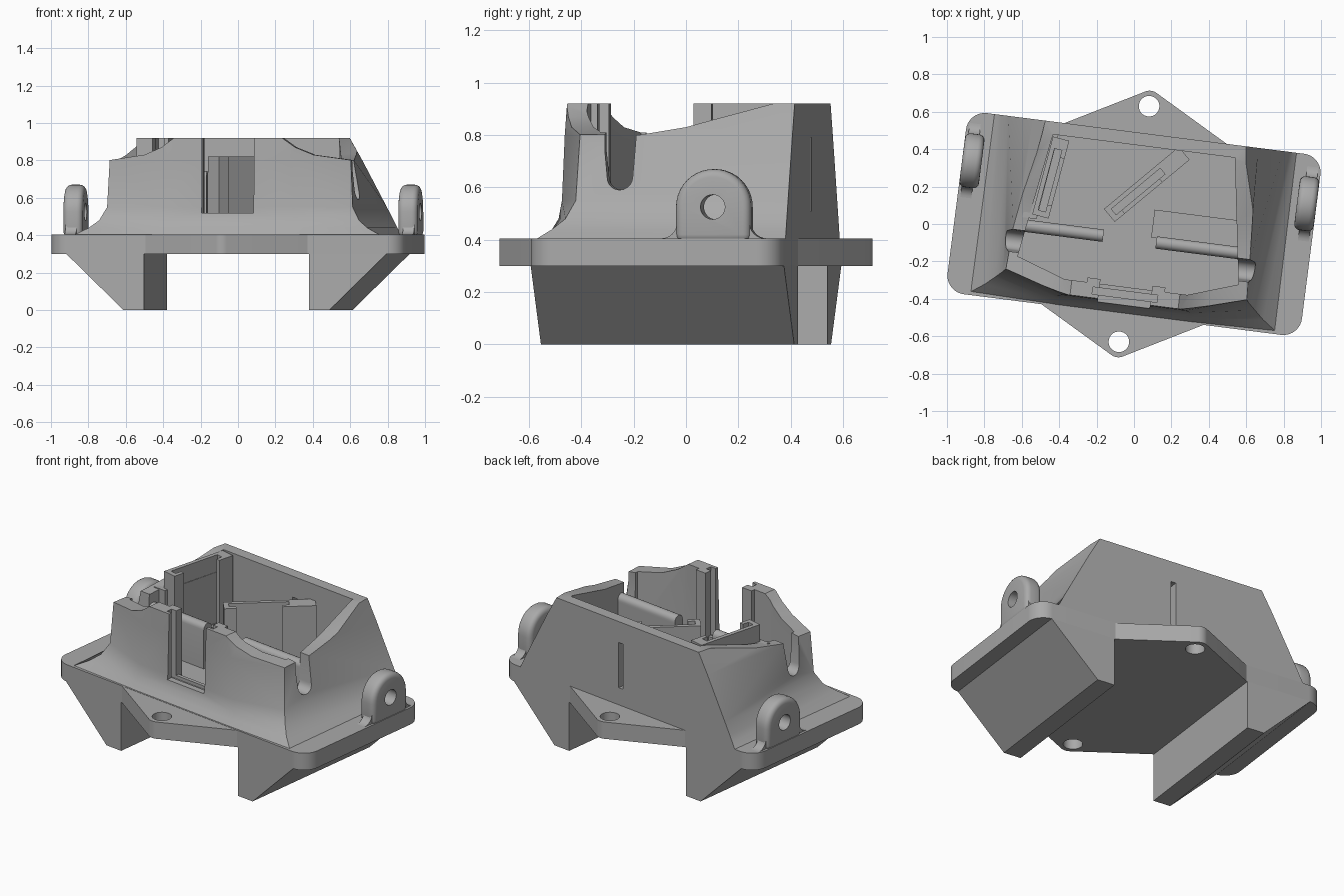
import bpy, bmesh, math
from mathutils import Matrix, Vector

if "Cube" in bpy.data.objects:
    bpy.data.objects.remove(bpy.data.objects["Cube"])

TURN = Matrix.Rotation(math.radians(-7.3), 4, "Z")

grey = bpy.data.materials.new("plain_grey")
grey.use_nodes = True
colour = (0.4, 0.4, 0.4, 1)
grey.diffuse_color = colour
grey.node_tree.nodes["Principled BSDF"].inputs["Base Color"].default_value = colour


def loft(name, rings):
    """Closed solid through rings of equal point count."""
    bm = bmesh.new()
    loops = [[bm.verts.new(p) for p in ring] for ring in rings]
    n = len(loops[0])
    for low, high in zip(loops, loops[1:]):
        for i in range(n):
            j = (i + 1) % n
            bm.faces.new((low[i], low[j], high[j], high[i]))
    bm.faces.new(loops[0][::-1])
    bm.faces.new(loops[-1])
    bmesh.ops.recalc_face_normals(bm, faces=bm.faces)
    mesh = bpy.data.meshes.new(name)
    bm.to_mesh(mesh)
    bm.free()
    mesh.materials.append(grey)
    obj = bpy.data.objects.new(name, mesh)
    bpy.context.collection.objects.link(obj)
    obj.matrix_world = TURN
    return obj


def prism(name, pts, axis, a, b):
    """Profile extruded from a to b along axis."""
    place = {"x": lambda p, d: (d, p[0], p[1]),
             "y": lambda p, d: (p[0], d, p[1]),
             "z": lambda p, d: (p[0], p[1], d)}[axis]
    return loft(name, [[place(p, d) for p in pts] for d in (a, b)])


def box(name, x0, x1, y0, y1, z0, z1):
    return prism(name, [(x0, y0), (x1, y0), (x1, y1), (x0, y1)], "z", z0, z1)


def arc(cx, cy, r, start, end, n=10):
    steps = [math.radians(start + (end - start) * i / n) for i in range(n + 1)]
    return [(cx + r * math.cos(t), cy + r * math.sin(t)) for t in steps]


def disc(name, cx, cy, r, axis, a, b):
    return prism(name, arc(cx, cy, r, 0, 352.5, 47), axis, a, b)


def bake(obj):
    bpy.context.view_layer.update()
    deps = bpy.context.evaluated_depsgraph_get()
    mesh = bpy.data.meshes.new_from_object(obj.evaluated_get(deps))
    obj.modifiers.clear()
    obj.data = mesh


def combine(obj, others, operation="DIFFERENCE"):
    for other in others:
        mod = obj.modifiers.new("combine", "BOOLEAN")
        mod.operation, mod.solver, mod.object = operation, "EXACT", other
        bake(obj)
        bpy.data.objects.remove(other)


def bevel(obj, width, segments=4):
    mod = obj.modifiers.new("round", "BEVEL")
    mod.width, mod.segments, mod.limit_method = width, segments, "ANGLE"
    bake(obj)


def mirror(pts):
    return [(-x, y) for x, y in reversed(pts)]


# Base plate with rounded corners, and the diamond shaped mounting tabs
W, D, R = 0.955, 0.488, 0.1
corners = []
for sx, sy, start in ((1, 1, 0), (-1, 1, 90), (-1, -1, 180), (1, -1, 270)):
    corners += arc(sx * (W - R), sy * (D - R), R, start, start + 90)
plate = prism("base_plate", corners, "z", 0.3, 0.405)

tip = arc(0, 0.655, 0.063, 62, 118, 8)
diamond = [(0.47, 0.47)] + tip + [(-0.47, 0.47)]
diamond += [(-x, -y) for x, y in diamond]
tabs = prism("mounting_tabs", diamond, "z", 0.3, 0.404)
combine(tabs, [disc("hole", 0, s * 0.635, 0.055, "z", 0.2, 0.5) for s in (1, -1)])

# Two wedge shaped legs
foot = [(0.444, 0), (0.555, 0), (0.865, 0.302), (0.444, 0.302)]
for name, pts in (("left_leg", foot), ("right_leg", mirror(foot))):
    prism(name, pts, "y", -D, D)

# Hollow housing: flared foot, upright front, leaning sides and flat back
levels = [(0.404, 0.815, 0.82, -0.47, 0.36, -0.48),
          (0.44, 0.797, 0.75, -0.42, 0.36, -0.462),
          (0.48, 0.777, 0.7, -0.375, 0.36, -0.445),
          (0.55, 0.74, 0.662, -0.34, 0.36, -0.432),
          (0.8, 0.608, 0.65, -0.325, 0.33, -0.425),
          (0.92, 0.54, 0.642, -0.32, 0.3, -0.42)]
rings = []
for z, back, side, side_y, front, front_y in levels:
    half = [(back, D), (side, side_y), (front, front_y)]
    rings.append([(x, y, z) for x, y in half + [(-x, y) for x, y in reversed(half)]])
housing = loft("housing", rings)

inner = [(0.49, 0.42), (0.595, -0.25), (0.33, -0.34)]
hollow = prism("hollow", inner + mirror(inner), "z", 0.47, 1.1)
side_cut = prism("side_cut", [(0.41, 0.921), (0.08, 0.83), (-0.1, 0.8), (-0.23, 0.8),
                              (-0.23, 1.1), (0.41, 1.1)], "x", -1, 1)
shoulder = [(0.29, 0.921), (0.36, 0.87), (0.455, 0.83), (0.8, 0.78), (0.8, 1.1), (0.29, 1.1)]
cuts = [hollow, side_cut]
cuts += [prism("shoulder", p, "y", -0.6, -0.225) for p in (shoulder, mirror(shoulder))]
# Round bottomed axle notch through both sides
notch = arc(-0.17, 0.64, 0.05, 180, 360) + [(-0.11, 0.8), (-0.11, 1), (-0.23, 1), (-0.23, 0.74)]
cuts.append(prism("axle_notch", notch, "x", -0.9, 0.9))
# Front window with a sliding panel groove, and the back slit
cuts += [box("front_window", -0.14, 0.14, -0.6, -0.3, 0.52, 1.1),
         box("panel_groove", -0.175, 0.175, -0.4, -0.362, 0.5, 1.1),
         box("back_slit", 0.033, 0.067, 0.3, 0.6, 0.51, 0.79)]
combine(housing, cuts)

# Groove posts on the inside of the front wall
for name, s in (("left_window_post", 1), ("right_window_post", -1)):
    box(name, *sorted((s * 0.14, s * 0.21)), -0.362, -0.315, 0.46, 0.92)


# Inner walls, each holding a grooved panel frame
def place(obj, x, y, angle):
    obj.matrix_world = TURN @ Matrix.Translation((x, y, 0)) @ Matrix.Rotation(math.radians(angle), 4, "Z")
    return obj


def framed_wall(name, x, y, angle, start, end, thick, top):
    wall = place(box(name, start, end, -thick, thick, 0.46, top), x, y, angle)
    groove = place(box("groove", -0.17, 0.17, -0.02, 0.02, 0.5, 1.1), x, y, angle)
    opening = place(box("opening", -0.13, 0.13, -0.2, 0.0, 0.52, 1.1), x, y, angle)
    combine(wall, [groove, opening])


framed_wall("diagonal_wall", 0.0, 0.175, 47, -0.2, 0.32, 0.045, 0.82)
framed_wall("side_pocket_wall", -0.475, 0.175, 82.4, -0.2, 0.23, 0.045, 0.92)
prism("side_pocket_fill", [(-0.5, 0.43), (-0.6, -0.04), (-0.52, -0.04), (-0.46, 0.43)],
      "z", 0.46, 0.815)

# Cross rails with rounded tops, split by a central gap
rail = [(-0.05, 0.46), (-0.05, 0.7)] + arc(-0.083, 0.71, 0.033, 0, 180) + [(-0.116, 0.46)]
prism("left_cross_rail", rail, "x", 0.13, 0.63)
prism("right_cross_rail", rail, "x", -0.63, -0.155)
box("left_shelf", 0.1, 0.58, -0.06, 0.09, 0.46, 0.56)

# Side lugs with a pin hole and soft edges
lug_shape = [(0.08, 0.39)] + arc(0.225, 0.525, 0.145, 180, 0, 20) + [(0.37, 0.39)]
for name, s in (("left_lug", 1), ("right_lug", -1)):
    lug = prism(name, lug_shape, "x", *sorted((s * 0.85, s * W)))
    bevel(lug, 0.03)
    combine(lug, [disc("pin_hole", 0.225, 0.525, 0.047, "x", *sorted((s * 0.7, s * 1.1)))])
    # Sloping fillets at both ends of the lug
    for end, d in ((0.085, -1), (0.365, 1)):
        curve = arc(end + d * 0.06, 0.465, 0.06, 90 + d * 90, 270 if d > 0 else -90, 8)
        prism(name + "_fillet", curve + [(end - d * 0.02, 0.404), (end - d * 0.02, 0.465)],
              "x", *sorted((s * 0.88, s * 0.94)))

# Smooth the rounded parts and keep the creases
for obj in bpy.context.scene.objects:
    obj.select_set(obj.type == "MESH")
    bpy.context.view_layer.objects.active = obj
bpy.ops.object.shade_smooth_by_angle(angle=math.radians(28))
